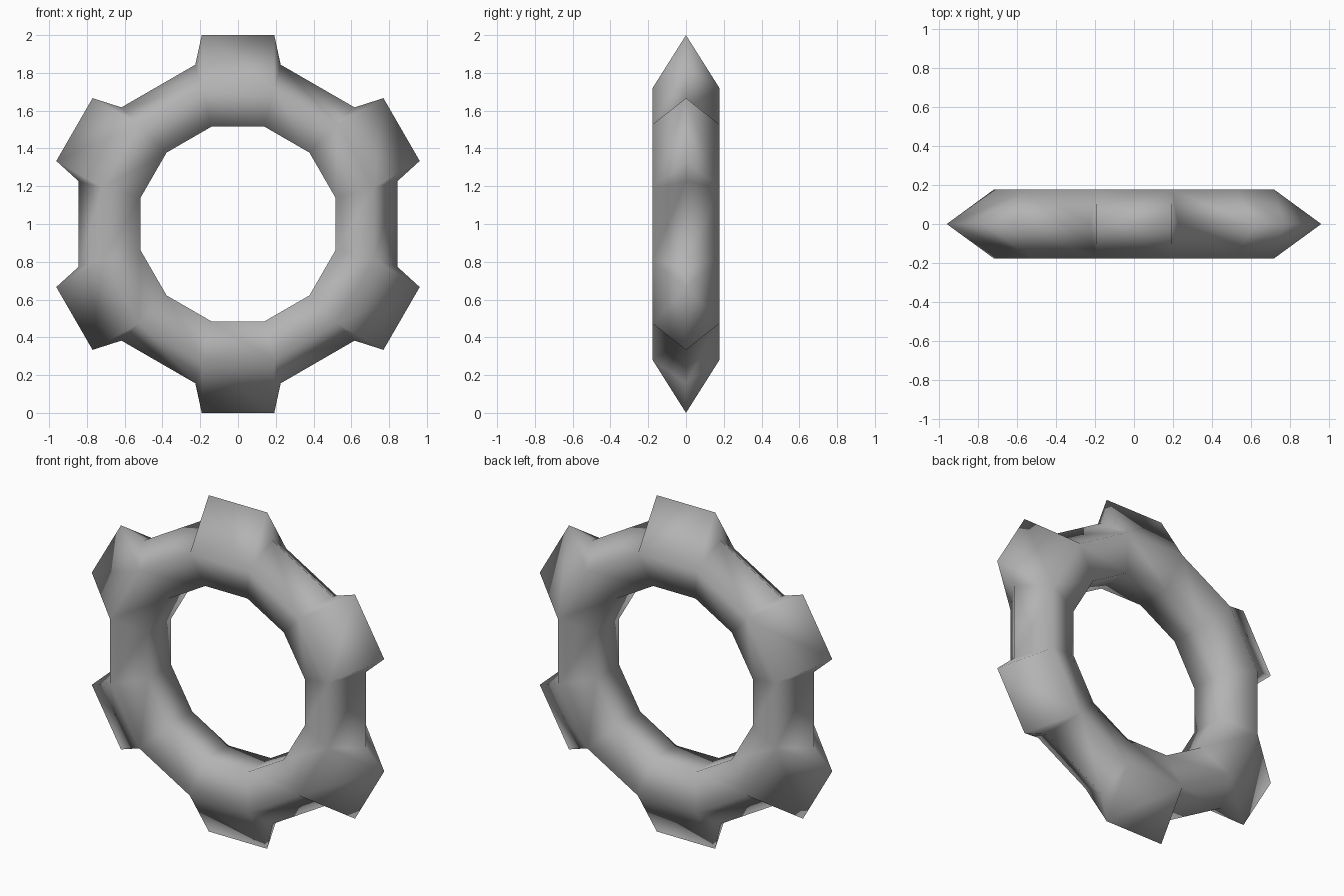
import bpy, bmesh
from math import sin, cos, radians

if "Cube" in bpy.data.objects:
    bpy.data.objects.remove(bpy.data.objects["Cube"])

SEG, SIDES = 12, 5
MAJOR, MINOR = 0.686, 0.187
CENTRE_Z = 1.0
TOOTH_HALF, TOOTH_TIP = 0.192, 1.0

bm = bmesh.new()

# ring body: pentagon section, point outwards (0 = outer, 1 = back, 4 = front)
rings = []
for i in range(SEG):
    a = radians(15 + 30 * i)
    ring = []
    for j in range(SIDES):
        b = radians(72 * j)
        r = MAJOR + MINOR * cos(b)
        ring.append(bm.verts.new((r * cos(a), MINOR * sin(b), CENTRE_Z + r * sin(a))))
    rings.append(ring)

for i in range(SEG):
    p, q = rings[i], rings[(i + 1) % SEG]
    tooth = i % 2 == 0
    for j in range(SIDES):
        if tooth and j in (0, 4):
            continue
        k = (j + 1) % SIDES
        bm.faces.new((p[j], p[k], q[k], q[j]))
    if tooth:
        # tooth: the outer edge is raised to a wedge, closed by end triangles
        a = radians(30 + 30 * i)
        s, t = [bm.verts.new((TOOTH_TIP * cos(a) - h * sin(a), 0,
                              CENTRE_Z + TOOTH_TIP * sin(a) + h * cos(a)))
                for h in (-TOOTH_HALF, TOOTH_HALF)]
        for j in (1, 4):
            bm.faces.new((p[j], s, t, q[j]))
            bm.faces.new((p[j], p[0], s))
            bm.faces.new((q[j], q[0], t))

bmesh.ops.recalc_face_normals(bm, faces=bm.faces[:])
for f in bm.faces:
    f.smooth = True
mesh = bpy.data.meshes.new("toothed_ring")
bm.to_mesh(mesh)
bm.free()

# dark grey metal
mat = bpy.data.materials.new("dark_grey")
mat.diffuse_color = (0.45, 0.45, 0.45, 1)
mat.use_nodes = True
mat.node_tree.nodes["Principled BSDF"].inputs["Base Color"].default_value = mat.diffuse_color
mesh.materials.append(mat)
bpy.context.collection.objects.link(bpy.data.objects.new("toothed_ring", mesh))
